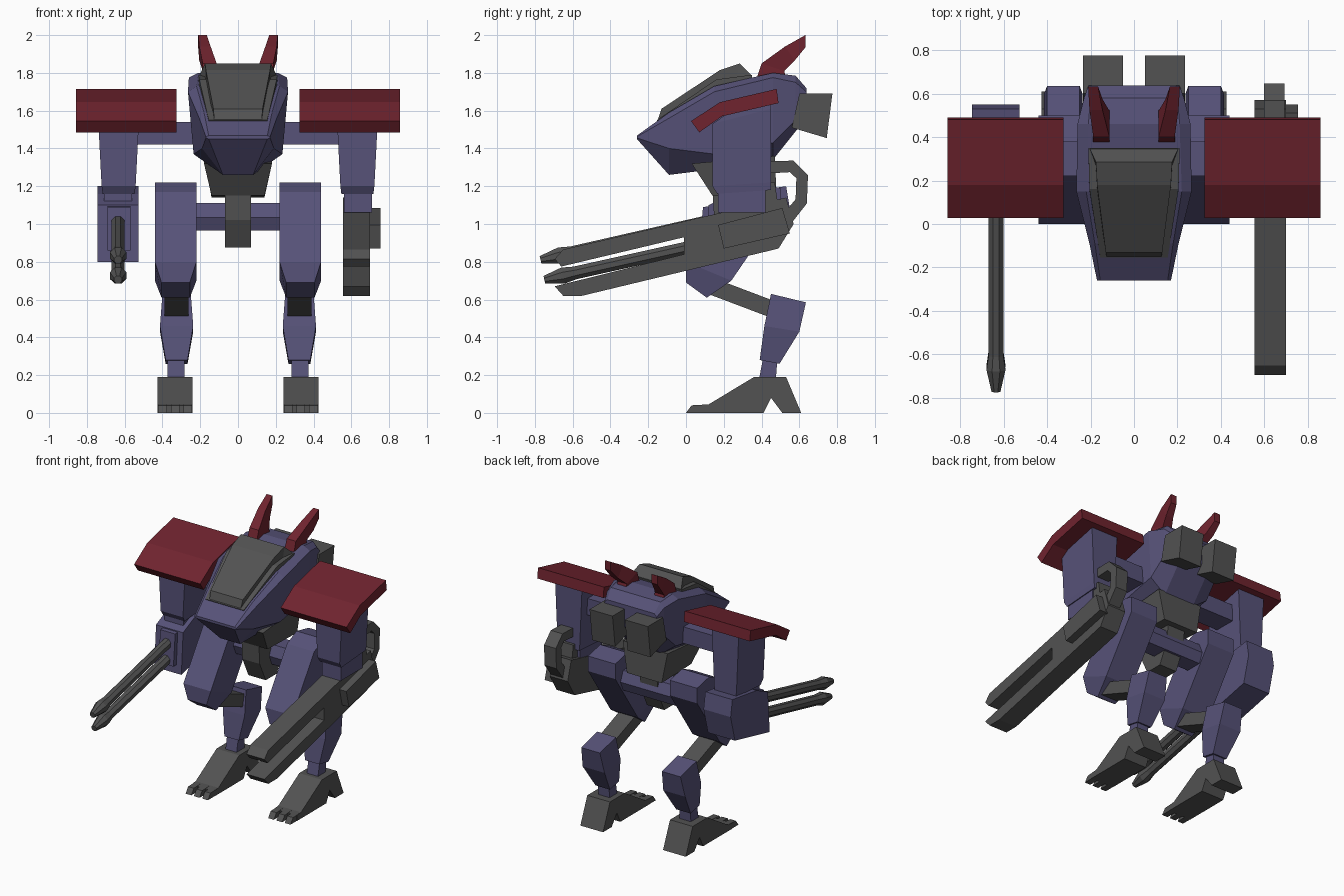
import bpy, bmesh, math
from mathutils import Vector


def material(name, rgb):
    m = bpy.data.materials.new(name)
    m.diffuse_color = (*rgb, 1)
    return m


BLUE = material("slate blue", (0.095, 0.085, 0.19))
GREY = material("dark grey", (0.085, 0.085, 0.085))
RED = material("dark red", (0.16, 0.017, 0.028))


def loft(name, rings, mat):
    """Skin a list of equal-length point rings and cap both ends."""
    bm = bmesh.new()
    vs = [[bm.verts.new(p) for p in r] for r in rings]
    n = len(vs[0])
    for a, b in zip(vs, vs[1:]):
        for i in range(n):
            j = (i + 1) % n
            bm.faces.new((a[i], a[j], b[j], b[i]))
    bm.faces.new(vs[0])
    bm.faces.new(vs[-1][::-1])
    bmesh.ops.recalc_face_normals(bm, faces=bm.faces)
    me = bpy.data.meshes.new(name)
    bm.to_mesh(me)
    bm.free()
    me.materials.append(mat)
    ob = bpy.data.objects.new(name, me)
    bpy.context.collection.objects.link(ob)
    return ob


def prism(name, profile, x0, x1, mat):
    """Extrude a (y, z) profile along x."""
    return loft(name, [[(x, y, z) for y, z in profile] for x in (x0, x1)], mat)


def limb(name, stations, cx, mat):
    """Loft of rectangles: (front yz, back yz, half width)."""
    return loft(name, [[(cx - w, *f), (cx + w, *f), (cx + w, *b), (cx - w, *b)]
                       for f, b, w in stations], mat)


def sweep(name, path, radii, mat, n=8, wide=1.0):
    """Sweep an n-sided section along a path lying in a yz plane."""
    pts = [Vector(p) for p in path]
    rings = []
    for i, p in enumerate(pts):
        t = (pts[min(i + 1, len(pts) - 1)] - pts[max(i - 1, 0)]).normalized()
        side = Vector((1, 0, 0))
        up = t.cross(side).normalized()
        ang = [math.tau * (k + 0.5) / n for k in range(n)]
        rings.append([p + radii[i] * (wide * math.cos(a) * side + math.sin(a) * up) for a in ang])
    return loft(name, rings, mat)


# Hull: y, then (half width, z) for top, shoulder, lower side and belly
hull = [
    (-0.26, (0.155, 1.468), (0.17, 1.462), (0.17, 1.456), (0.155, 1.45)),
    (-0.09, (0.18, 1.59), (0.205, 1.56), (0.19, 1.40), (0.08, 1.26)),
    (0.15, (0.22, 1.73), (0.265, 1.70), (0.235, 1.37), (0.12, 1.29)),
    (0.46, (0.21, 1.80), (0.26, 1.775), (0.24, 1.43), (0.12, 1.34)),
    (0.58, (0.20, 1.785), (0.23, 1.75), (0.225, 1.55), (0.12, 1.49)),
    (0.637, (0.19, 1.72), (0.21, 1.70), (0.21, 1.60), (0.12, 1.56)),
]
loft("hull", [[(x, y, z) for x, z in s] + [(-x, y, z) for x, z in reversed(s)]
              for y, *s in hull], BLUE)

# Canopy: rear lip, crest, slope and front lip
limb("canopy", [((0.35, 1.785), (0.34, 1.72), 0.205),
                ((0.285, 1.85), (0.25, 1.70), 0.175),
                ((0.18, 1.815), (0.15, 1.68), 0.17),
                ((-0.13, 1.61), (-0.06, 1.55), 0.13),
                ((-0.155, 1.535), (-0.12, 1.50), 0.125)], 0, GREY)
limb("canopy_frame", [((0.35, 1.79), (0.33, 1.70), 0.21),
                      ((0.16, 1.765), (0.15, 1.66), 0.205),
                      ((-0.155, 1.55), (-0.13, 1.50), 0.155)], 0, GREY)

# Pelvis and hip axle
limb("pelvis", [((0.03, 1.32), (0.47, 1.36), 0.18), ((0.14, 1.15), (0.48, 1.14), 0.14)], 0, GREY)
limb("pelvis_keel", [((0.14, 1.18), (0.44, 1.18), 0.07), ((0.15, 1.02), (0.42, 1.02), 0.07),
                     ((0.22, 0.875), (0.35, 0.875), 0.07)], 0, GREY)
prism("hip_axle", [(0.26, 1.035), (0.29, 1.11), (0.41, 1.11), (0.44, 1.035), (0.41, 0.965), (0.29, 0.965)],
      -0.24, 0.24, BLUE)

for s, side in ((-1, "left"), (1, "right")):
    # Legs
    limb(side + "_thigh", [((0.0, 0.69), (0.11, 0.61), 0.075),
                           ((0.0, 0.80), (0.24, 0.70), 0.11),
                           ((0.25, 1.17), (0.50, 1.08), 0.11),
                           ((0.36, 1.22), (0.50, 1.19), 0.11)], s * 0.33, BLUE)
    limb(side + "_knee_strut", [((0.13, 0.72), (0.09, 0.64), 0.064),
                                ((0.50, 0.58), (0.46, 0.50), 0.064)], s * 0.325, GREY)
    limb(side + "_shin", [((0.45, 0.63), (0.635, 0.585), 0.075),
                          ((0.415, 0.46), (0.60, 0.43), 0.088),
                          ((0.39, 0.28), (0.495, 0.26), 0.058)], s * 0.325, BLUE)
    limb(side + "_ankle", [((0.41, 0.30), (0.485, 0.30), 0.045),
                           ((0.385, 0.17), (0.475, 0.17), 0.045)], s * 0.328, BLUE)
    prism(side + "_foot", [(0.07, 0), (0.07, 0.04), (0.12, 0.045), (0.36, 0.19), (0.53, 0.19),
                           (0.61, 0), (0.51, 0), (0.45, 0.08), (0.41, 0)],
          s * 0.242, s * 0.425, GREY)
    for k in range(3):
        x = s * (0.333 + (k - 1) * 0.067)
        prism(f"{side}_toe_{k + 1}", [(0, 0), (0.03, 0.04), (0.12, 0.045), (0.12, 0)],
              x - 0.023, x + 0.023, GREY)

    # Shoulders and upper arms
    prism(side + "_shoulder_beam", [(0.22, 1.42), (0.22, 1.54), (0.38, 1.54), (0.38, 1.42)],
          s * 0.2, s * 0.56, BLUE)
    limb(side + "_upper_arm", [((0.24, 1.60), (0.45, 1.64), 0.105),
                               ((0.14, 1.53), (0.45, 1.61), 0.107),
                               ((0.14, 1.20), (0.45, 1.22), 0.09),
                               ((0.165, 1.16), (0.45, 1.18), 0.085)], s * 0.632, BLUE)
    prism(side + "_elbow", [(0.17, 1.06), (0.17, 1.20), (0.42, 1.20), (0.42, 1.06)],
          s * 0.56, s * 0.71, BLUE)
    prism(side + "_shoulder_pad", [(0.027, 1.545), (0.18, 1.645), (0.48, 1.715), (0.49, 1.64),
                                   (0.19, 1.57), (0.07, 1.485)], s * 0.325, s * 0.857, RED)

    # Horns and back thrusters
    horn = [(-0.15, 0.038, (0.37, 1.76), (0.54, 1.74)), (-0.15, 0.037, (0.40, 1.85), (0.52, 1.81)),
            (-0.175, 0.03, (0.525, 1.94), (0.575, 1.865)), (-0.188, 0.023, (0.632, 2.0), (0.632, 1.935))]
    loft(side + "_horn", [[(-s * c - w, *f), (-s * c + w, *f), (-s * c + w, *b), (-s * c - w, *b)]
                          for c, w, f, b in horn], RED)
    prism(side + "_thruster", [(0.60, 1.69), (0.775, 1.69), (0.745, 1.455), (0.56, 1.51)],
          s * 0.05, s * 0.235, GREY)

# Left forearm with twin barrels
prism("left_forearm", [(0.10, 0.80), (0.12, 1.10), (0.25, 1.16), (0.53, 1.20), (0.55, 1.08), (0.50, 0.89)],
      -0.745, -0.527, BLUE)
prism("barrel_mount", [(0.07, 0.86), (0.09, 1.09), (0.2, 1.10), (0.2, 0.86)], -0.69, -0.57, BLUE)
for name, z0, y1, z1 in (("upper_barrel", 1.02, -0.77, 0.81), ("lower_barrel", 0.905, -0.75, 0.705)):
    a, b = Vector((-0.635, 0.15, z0)), Vector((-0.635, y1, z1))
    sweep(name, [a.lerp(b, t) for t in (0, 0.82, 0.89, 1)], [0.037, 0.037, 0.047, 0.022], GREY)

# Right cannon: forked body, side plate and feed handle
prism("cannon", [(-0.65, 0.865), (0.53, 1.14), (0.57, 1.0), (0.49, 0.87), (-0.55, 0.62), (-0.65, 0.62),
                 (-0.695, 0.67), (-0.01, 0.84), (-0.01, 0.93), (-0.66, 0.775), (-0.695, 0.815)],
      0.555, 0.70, GREY)
prism("cannon_side_plate", [(0.17, 0.995), (0.51, 1.085), (0.55, 0.95), (0.20, 0.87)], 0.69, 0.755, GREY)
prism("cannon_bracket", [(0.40, 1.10), (0.41, 1.22), (0.47, 1.22), (0.485, 1.12)], 0.58, 0.70, GREY)
sweep("feed_handle", [(0.645, 0.44, 1.30), (0.645, 0.56, 1.305), (0.645, 0.615, 1.25),
                      (0.645, 0.61, 1.12), (0.645, 0.53, 1.02)], [0.045] * 5, GREY, 4, 1.5)
